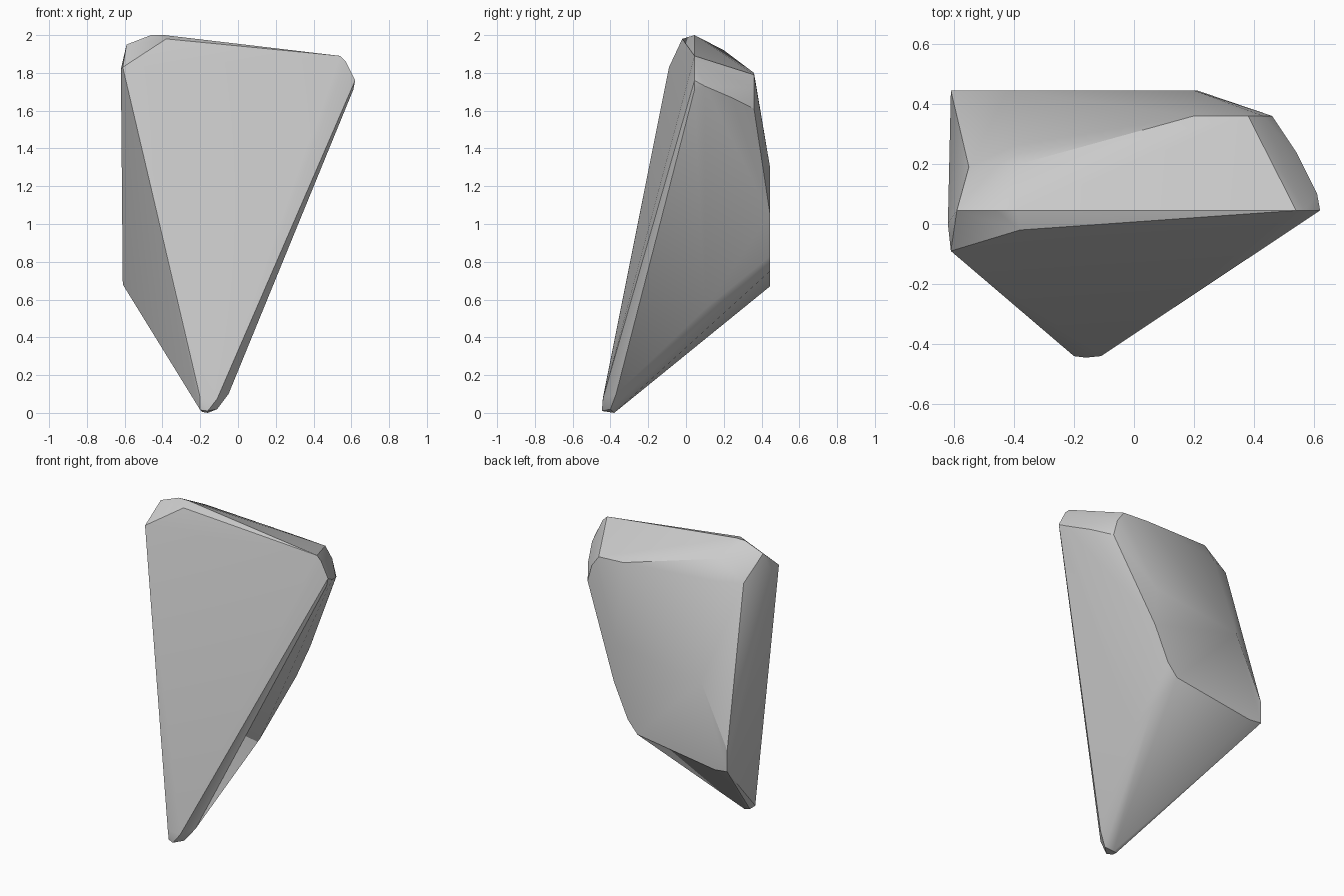
import bpy, bmesh, math

if "Cube" in bpy.data.objects:
    bpy.data.objects.remove(bpy.data.objects["Cube"])

# Chipped corners of the boulder, grouped by region
tip = [(-.2, -.43, .015), (-.2, -.44, .08), (-.11, -.44, .075), (-.16, -.445, .01),
       (-.16, -.38, 0), (-.11, -.4, .02), (-.05, -.37, .1), (-.19, -.39, .005)]
crown = [(-.61, -.09, 1.83), (-.38, -.02, 1.98), (-.39, .045, 2.0), (-.46, .045, 2.0),
         (-.59, .045, 1.95), (-.62, .0, 1.82), (-.38, .2, 1.92), (-.55, .19, 1.8),
         (-.4, .26, 1.8)]
right_shoulder = [(.54, .045, 1.89), (.57, .045, 1.86), (.62, .045, 1.76), (.61, .045, 1.71),
                  (.61, .1, 1.73), (.54, .24, 1.67)]
back_shoulder = [(.2, .36, 1.8), (.38, .36, 1.79), (.43, .36, 1.72), (.46, .36, 1.61)]
back_face = [(-.42, .445, 1.22), (.2, .445, 1.3), (.21, .445, 1.05), (.11, .445, .83),
             (.04, .445, .75), (-.52, .445, .67), (-.61, .445, .68), (-.61, .445, .82)]
underside = [(.09, .1, .55), (.07, .26, .63)]

# Boulder: convex hull around the corners
bm = bmesh.new()
for co in tip + crown + right_shoulder + back_shoulder + back_face + underside:
    bm.verts.new(co)
hull = bmesh.ops.convex_hull(bm, input=bm.verts)
junk = {v for v in hull["geom_interior"] + hull["geom_unused"] if isinstance(v, bmesh.types.BMVert)}
bmesh.ops.delete(bm, geom=list(junk), context='VERTS')
bmesh.ops.dissolve_limit(bm, angle_limit=math.radians(1.5), verts=bm.verts, edges=bm.edges)
bmesh.ops.recalc_face_normals(bm, faces=bm.faces)
mesh = bpy.data.meshes.new("boulder")
bm.to_mesh(mesh)
bm.free()
boulder = bpy.data.objects.new("boulder", mesh)
bpy.context.collection.objects.link(boulder)

# Soft chips, crisp main edges
bpy.context.view_layer.objects.active = boulder
boulder.select_set(True)
bpy.ops.object.shade_smooth_by_angle(angle=math.radians(30))
